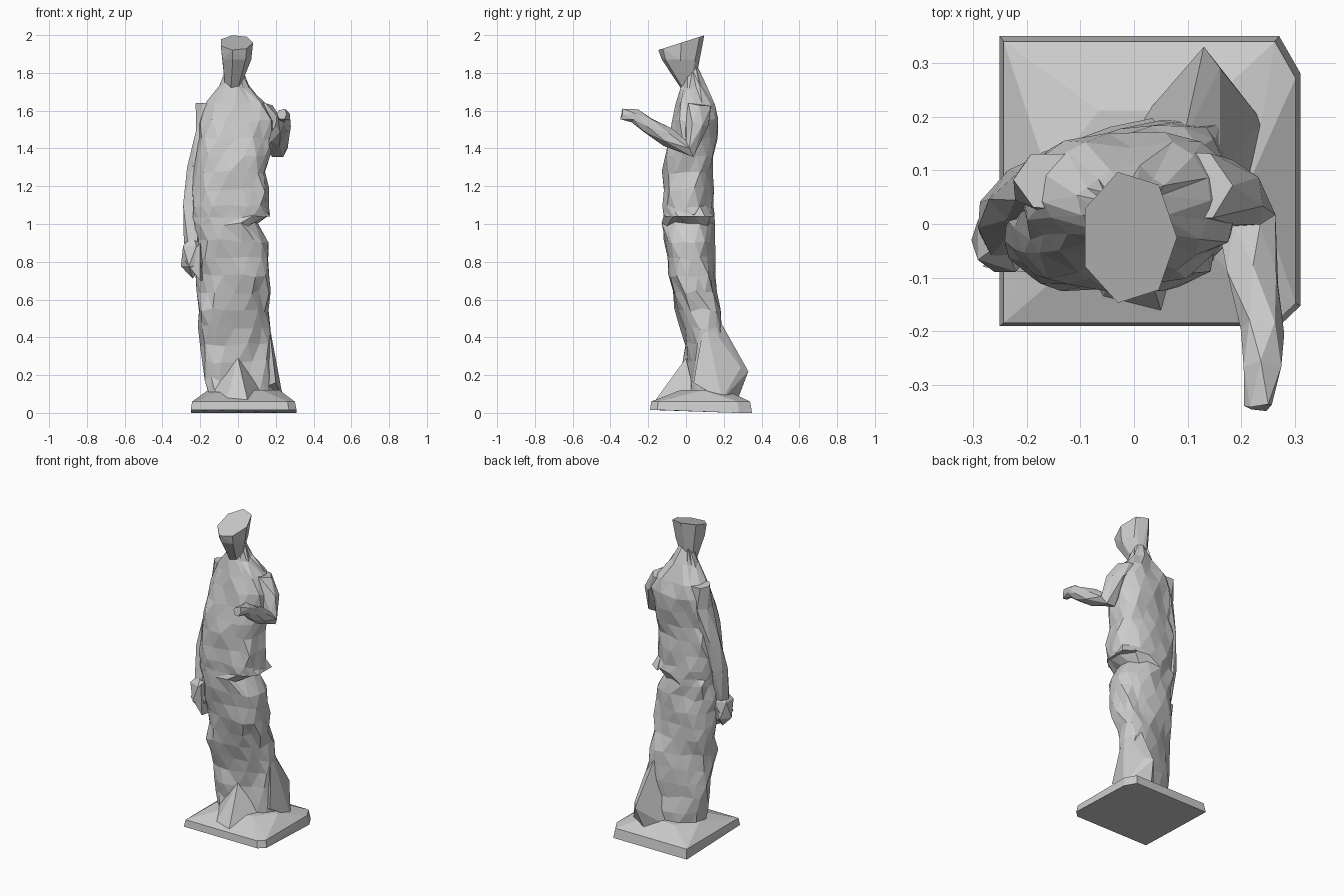
import bpy, bmesh, math, random
from mathutils import Vector

random.seed(4)
default = bpy.data.objects.get("Cube")
if default:
    bpy.data.objects.remove(default, do_unlink=True)

GREY = (0.6, 0.6, 0.6, 1)
stone = bpy.data.materials.new("grey stone")
stone.use_nodes = True
stone.diffuse_color = GREY
stone.node_tree.nodes["Principled BSDF"].inputs["Base Color"].default_value = GREY


def finish(name, bm):
    """Turn a bmesh into a flat shaded stone object."""
    bmesh.ops.recalc_face_normals(bm, faces=bm.faces[:])
    mesh = bpy.data.meshes.new(name)
    bm.to_mesh(mesh)
    bm.free()
    mesh.materials.append(stone)
    obj = bpy.data.objects.new(name, mesh)
    bpy.context.collection.objects.link(obj)


def hull(name, points):
    """Faceted lump wrapped around a few points."""
    bm = bmesh.new()
    for point in points:
        bm.verts.new(point)
    result = bmesh.ops.convex_hull(bm, input=bm.verts[:])
    inside = [v for v in result["geom_interior"] if isinstance(v, bmesh.types.BMVert)]
    bmesh.ops.delete(bm, geom=inside, context="VERTS")
    finish(name, bm)


def ring(center, across, along, sides, phase=0.0, power=1.0):
    """Rounded section spanned by two half axes."""
    points = []
    for i in range(sides):
        angle = math.tau * (i + phase) / sides
        c, s = math.cos(angle), math.sin(angle)
        u = math.copysign(abs(c) ** power, c)
        v = math.copysign(abs(s) ** power, s)
        points.append(Vector(center) + Vector(across) * u + Vector(along) * v)
    return points


def skin(name, sections, rough):
    """Join sections with triangular facets and roughen them like carved cloth."""
    bm = bmesh.new()
    loops = []
    for section in sections:
        loop = []
        for point in section:
            jitter = Vector(random.uniform(-rough, rough) for axis in "xyz")
            loop.append(bm.verts.new(point + jitter))
        loops.append(loop)
    for k, (low, high) in enumerate(zip(loops, loops[1:])):
        for i in range(len(low)):
            j = (i + 1) % len(low)
            if k % 2:
                bm.faces.new((low[i], low[j], high[j]))
                bm.faces.new((low[i], high[j], high[i]))
            else:
                bm.faces.new((low[i], low[j], high[i]))
                bm.faces.new((low[j], high[j], high[i]))
    bm.faces.new(loops[0])
    bm.faces.new(loops[-1])
    finish(name, bm)


def limb(name, path, thick, thin, sides=6):
    """Tapered faceted tube along a path."""
    path = [Vector(point) for point in path]
    side = Vector((1, 0, 0))
    last = len(path) - 1
    sections = []
    for i, point in enumerate(path):
        heading = path[min(i + 1, last)] - path[max(i - 1, 0)]
        radius = thick + (thin - thick) * i / last
        normal = heading.cross(side).normalized()
        sections.append(ring(point, side * radius, normal * radius, sides, i % 2 / 2))
    skin(name, sections, rough=0.005)


def follow(keys, height):
    """Read an outline, given as height and offset pairs, at one height."""
    for (low, start), (high, end) in zip(keys, keys[1:]):
        if height <= high:
            return start + (end - start) * max(0, height - low) / (high - low)
    return keys[-1][1]


# Draped body: side and back outlines, with a bulging belly in front
right_edge = [(0, -.15), (.5, -.21), (1.2, -.24), (1.6, -.2), (1.7, -.11), (1.8, -.07)]
left_edge = [(0, .2), (.5, .17), (.9, .16), (1, .1), (1.04, .17),
             (1.3, .15), (1.5, .2), (1.6, .2), (1.7, .07), (1.8, .03)]
back_edge = [(0, .2), (.6, .16), (1.2, .14), (1.6, .17), (1.8, .06)]


def body_section(height, index):
    right, left = follow(right_edge, height), follow(left_edge, height)
    back = follow(back_edge, height)
    front = -0.13 * max(0, math.cos(2.2 * (height - 1.1)))
    # Below the knee the left leg is set back behind the right
    stagger = 0.04 if height < 0.6 else 0
    center = ((left + right) / 2, (front + back) / 2, height)
    across = ((left - right) / 2, stagger, 0)
    along = (0, (back - front) / 2, 0)
    return ring(center, across, along, sides=16, phase=index % 2 / 2, power=0.8)


hip = 1.04
heights = sorted([step / 11 for step in range(1, 21)] + [hip])
skin("draped_body", [body_section(h, i) for i, h in enumerate(heights)], rough=0.011)

# Head: slanted crown, brow and small chin
crown = ring((-.01, -.025, 1.96), (.09, 0, 0), (0, .125, .04), sides=7)
brow = ring((-.01, -.03, 1.87), (.08, 0, 0), (0, .1, 0), sides=7)
chin = ring((-.03, .02, 1.72), (.04, 0, 0), (0, .03, .03), sides=7)
hull("head", crown + brow + chin)

# Right arm hanging at the side, ending in a clenched hand
limb("right_arm", [(-.16, .08, 1.64), (-.17, .07, 1.5), (-.21, .05, 1.3),
                   (-.24, .02, 1.1), (-.24, -.02, .9)], thick=0.06, thin=0.05)
fist = bmesh.new()
bmesh.ops.create_icosphere(fist, subdivisions=1, radius=1)
for v in fist.verts:
    v.co = Vector((-.24, -.03, .83)) + v.co * Vector((.07, 0, 0)).x
    v.co.z += (v.co.z - .83) * 0.7
finish("right_hand", fist)
hull("right_cuff", [(-.2, -.08, .7), (-.18, 0, .7), (-.28, -.08, .8),
                    (-.27, .02, .8), (-.2, .06, .9), (-.2, -.09, .9)])

# Left arm bent at the elbow, with the forearm reaching forward
limb("left_arm", [(.11, .07, 1.63), (.18, .06, 1.53), (.21, .02, 1.4), (.22, -.1, 1.46),
                  (.24, -.2, 1.52), (.24, -.27, 1.57), (.23, -.34, 1.58)],
     thick=0.07, thin=0.03)

# Cloth gathered over the left hip
hull("hip_fold", [(.17, -.04, hip), (.17, .1, hip), (.1, -.11, hip),
                  (.1, .15, hip), (.13, .05, 1.14), (.1, -.1, 1.12)])

# Trailing hem at the back
hull("trailing_hem", [(.09, .15, .54), (.16, .1, .5), (.13, .33, .22), (.16, .29, .24),
                      (.1, .27, .06), (.24, .19, .07), (.2, .04, .16), (0, .18, .08)])

# Ridge of cloth running down to the plinth in front
hull("front_ridge", [(0, 0, .29), (-.06, -.14, .07), (.05, -.16, .07),
                     (-.14, .02, .13), (.12, .04, .12)])

# Plinth with chipped left corners and a sloping top
slab = []
for y in (-.19, .35):
    for x, corner_y in ((-.25, y), (.27, y), (.31, y * 0.8)):
        slab.append((x, corner_y, 0.01 - 0.03 * y))
        slab.append((x * 0.97, corner_y * 0.97, 0.06))
mound = ring((.03, .09, .12), (.19, 0, 0), (0, .14, 0), sides=6)
hull("plinth", slab + mound)
